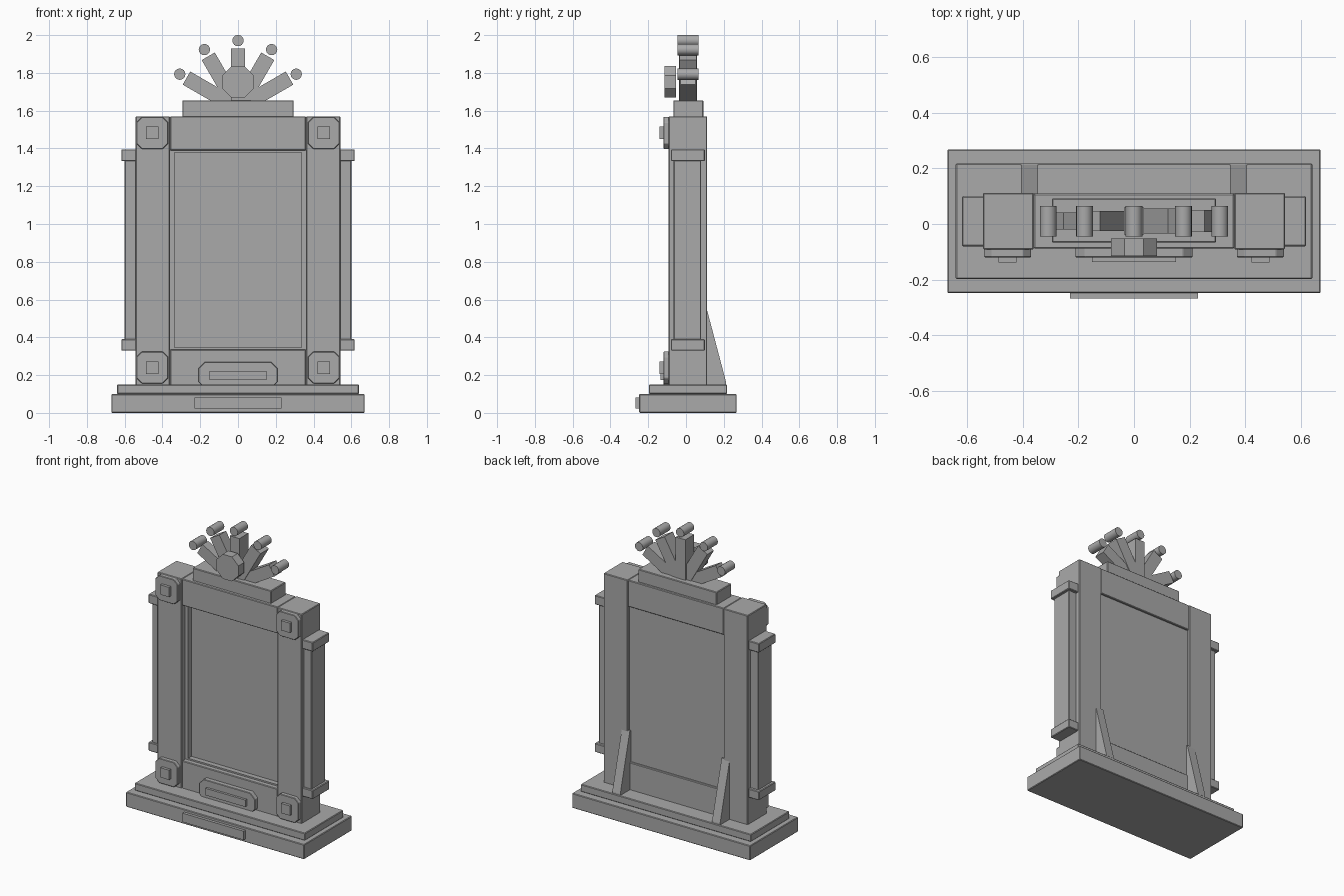
import bpy, bmesh, math
from mathutils import Matrix, Vector

if "Cube" in bpy.data.objects:
    bpy.data.objects.remove(bpy.data.objects["Cube"])

grey = bpy.data.materials.new("stone grey")
grey.diffuse_color = (0.4, 0.4, 0.4, 1)
grey.use_nodes = True
grey.node_tree.nodes["Principled BSDF"].inputs["Base Color"].default_value = grey.diffuse_color


def finish(name, bm, bevel=0.0):
    bmesh.ops.recalc_face_normals(bm, faces=bm.faces)
    mesh = bpy.data.meshes.new(name)
    bm.to_mesh(mesh)
    bm.free()
    mesh.materials.append(grey)
    ob = bpy.data.objects.new(name, mesh)
    bpy.context.collection.objects.link(ob)
    if bevel:
        mod = ob.modifiers.new("edge", 'BEVEL')
        mod.width, mod.segments = bevel, 1
    return ob


def box(name, x0, x1, y0, y1, z0, z1, bevel=0.004):
    bm = bmesh.new()
    bmesh.ops.create_cube(bm, size=1)
    for v in bm.verts:
        v.co = Vector(((x0 + x1) / 2 + v.co.x * (x1 - x0),
                       (y0 + y1) / 2 + v.co.y * (y1 - y0),
                       (z0 + z1) / 2 + v.co.z * (z1 - z0)))
    return finish(name, bm, bevel)


def prism(name, points, axis, a, b, bevel=0.0):
    """Extrude a profile along x (points are y, z) or y (points are x, z)."""
    bm = bmesh.new()
    place = (lambda p, d: (d, p[0], p[1])) if axis == 'X' else (lambda p, d: (p[0], d, p[1]))
    face = bm.faces.new([bm.verts.new(place(p, a)) for p in points])
    ext = bmesh.ops.extrude_face_region(bm, geom=[face])
    shift = Vector((b - a, 0, 0) if axis == 'X' else (0, b - a, 0))
    bmesh.ops.translate(bm, vec=shift, verts=[g for g in ext["geom"] if isinstance(g, bmesh.types.BMVert)])
    return finish(name, bm, bevel)


def chamfered(cx, cz, hx, hz, c):
    return [(cx + sx * dx, cz + sz * dz) for sx, sz, dx, dz in (
        (1, -1, hx - c, hz), (1, -1, hx, hz - c), (1, 1, hx, hz - c), (1, 1, hx - c, hz),
        (-1, 1, hx - c, hz), (-1, 1, hx, hz - c), (-1, -1, hx, hz - c), (-1, -1, hx - c, hz))]


def round_profile(cx, cz, r, n, turn=0.0):
    return [(cx + r * math.cos(turn + 2 * math.pi * i / n),
             cz + r * math.sin(turn + 2 * math.pi * i / n)) for i in range(n)]


# Stepped base with front plate
box("base", -0.67, 0.67, -0.248, 0.268, 0, 0.10)
box("base_step", -0.64, 0.64, -0.197, 0.218, 0.10, 0.15)
box("base_plate", -0.23, 0.23, -0.268, -0.24, 0.022, 0.082, 0)

# Frame rails and recessed panel
box("top_rail", -0.36, 0.36, -0.088, 0.109, 1.39, 1.57)
box("bottom_rail", -0.36, 0.36, -0.088, 0.109, 0.14, 0.335)
box("panel", -0.37, 0.37, -0.02, 0.095, 0.32, 1.40, 0)
box("top_lip", -0.36, 0.36, -0.055, 0.0, 1.378, 1.40, 0)
box("bottom_lip", -0.36, 0.36, -0.055, 0.0, 0.325, 0.345, 0)

for side, s in (("left", -1), ("right", 1)):
    def sided(name, x0, x1, *rest):
        a, b = sorted((s * x0, s * x1))
        box(side + "_" + name, a, b, *rest)

    sided("post", 0.36, 0.542, -0.092, 0.112, 0.14, 1.57)
    sided("lip", 0.336, 0.365, -0.055, 0.0, 0.335, 1.39, 0)
    # Side pilaster with end blocks
    sided("pilaster", 0.53, 0.60, -0.066, 0.08, 0.36, 1.36)
    sided("pilaster_foot", 0.53, 0.618, -0.08, 0.10, 0.33, 0.39)
    sided("pilaster_cap", 0.53, 0.618, -0.08, 0.10, 1.333, 1.395)
    # Corner rosettes
    for level, z in (("lower", 0.24), ("upper", 1.482)):
        prism(f"{side}_{level}_rosette", chamfered(s * 0.454, z, 0.084, 0.084, 0.028),
              'Y', -0.12, -0.085, 0.003)
        box(f"{side}_{level}_rosette_stud", s * 0.454 - 0.033, s * 0.454 + 0.033,
            -0.139, -0.11, z - 0.033, z + 0.033, 0)
    # Rear wedge brace
    a, b = sorted((s * 0.345, s * 0.405))
    prism(side + "_rear_brace", [(0.10, 0.145), (0.213, 0.145), (0.213, 0.16), (0.11, 0.55), (0.10, 0.55)],
          'X', a, b)

# Lower plaque
prism("plaque", chamfered(0, 0.20, 0.21, 0.07, 0.035), 'Y', -0.12, -0.08, 0.003)
box("plaque_inset", -0.15, 0.15, -0.136, -0.11, 0.175, 0.222, 0)

# Crest: plinth, hub, fan rays and round tips
box("crest_plinth", -0.295, 0.295, -0.067, 0.092, 1.565, 1.655)
prism("crest_hub", round_profile(0, 1.752, 0.09, 8, math.pi / 8), 'Y', -0.115, -0.052)
origin = Vector((0, 0.011, 1.615))
for i, half_depth in enumerate((0.031, 0.036, 0.048, 0.045, 0.039)):
    ang = math.radians(-60 + 30 * i)
    turn = Matrix.Rotation(ang, 4, 'Y')
    half_width = 0.036 if i == 2 else 0.04
    ray = box(f"ray_{i + 1}", -half_width, half_width, -half_depth, half_depth, 0.0, 0.315, 0)
    ray.data.transform(Matrix.Translation(origin) @ turn)
    tip = origin + turn @ Vector((0, 0, 0.356))
    disc = prism(f"ray_tip_{i + 1}", round_profile(tip.x, tip.z, 0.03, 16), 'Y', -0.045, 0.065)
    for p in disc.data.polygons:
        p.use_smooth = len(p.vertices) == 4
